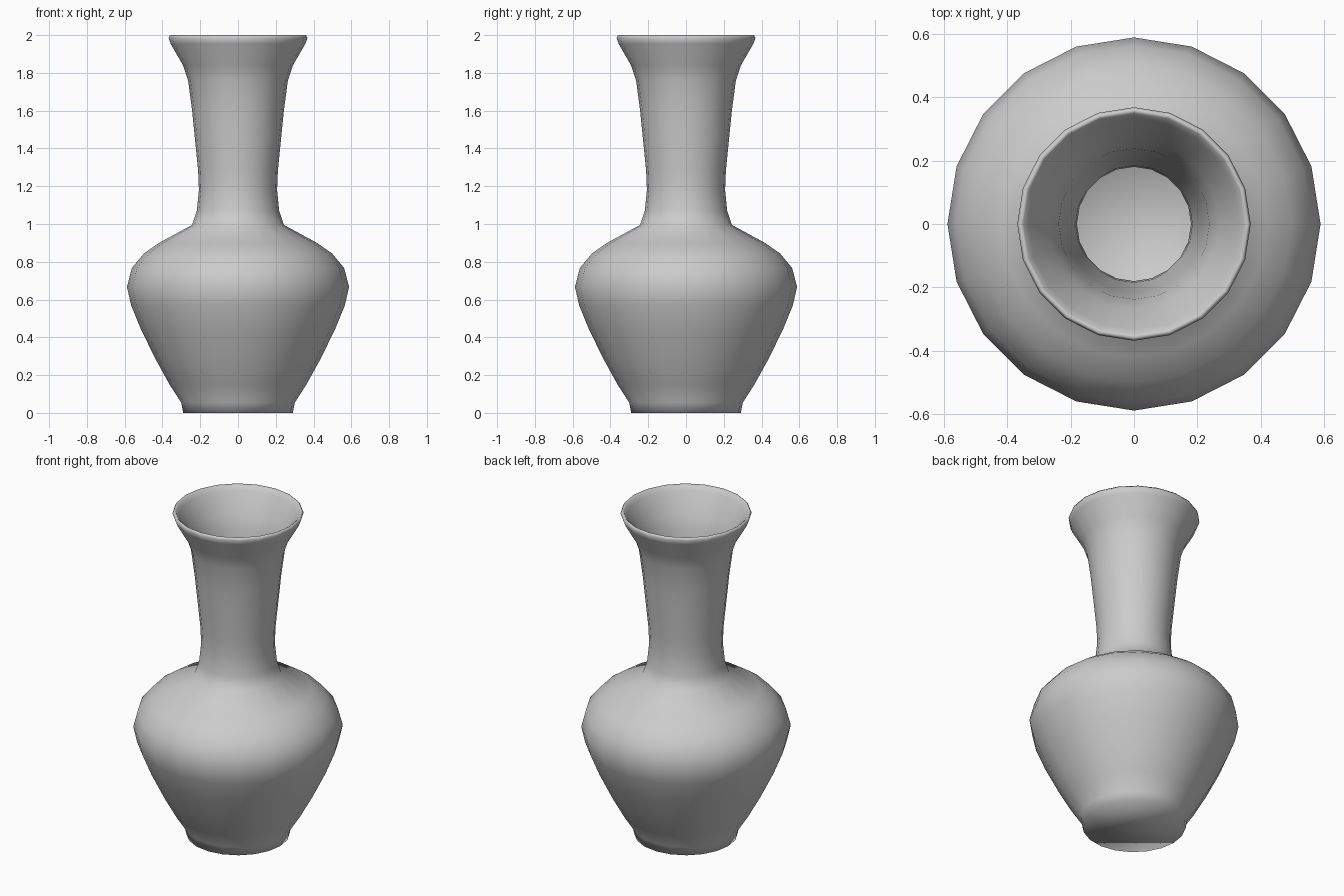
import bpy, bmesh, math
from mathutils import Vector

if "Cube" in bpy.data.objects:
    bpy.data.objects.remove(bpy.data.objects["Cube"])

SIDES = 20
WALL = 0.027

# Outer silhouette from foot to lip: (radius, height)
outer = [Vector(p) for p in [
    (0.29, 0.0), (0.301, 0.055), (0.362, 0.15), (0.434, 0.28), (0.513, 0.44),
    (0.566, 0.57), (0.588, 0.667), (0.562, 0.767), (0.497, 0.845),
    (0.418, 0.90), (0.243, 0.995), (0.218, 1.07), (0.207, 1.18),
    (0.211, 1.28), (0.243, 1.60), (0.264, 1.76), (0.291, 1.84),
    (0.357, 1.955), (0.368, 1.985)]]
rim = [Vector((0.36, 2.0)), Vector((0.349, 1.993))]


def inset(points, d):
    """Offset the silhouette inwards by the wall thickness."""
    result = []
    for i in range(1, len(points) - 1):
        t = (points[i + 1] - points[i - 1]).normalized()
        result.append(points[i] + Vector((-t.y, t.x)) * d)
    return result


inner = inset(outer, WALL)
inner[0] = Vector((0.27, WALL))      # inside floor corner
profile = outer + rim + inner[::-1]

# Revolve the closed wall profile, then cap underside and inside floor
bm = bmesh.new()
rings = []
for r, z in profile:
    rings.append([bm.verts.new((r * math.cos(a), r * math.sin(a), z))
                  for a in (math.tau * k / SIDES for k in range(SIDES))])
for lo, hi in zip(rings, rings[1:]):
    for k in range(SIDES):
        n = (k + 1) % SIDES
        bm.faces.new((lo[k], lo[n], hi[n], hi[k]))
bm.faces.new(rings[0][::-1])
bm.faces.new(rings[-1])
bmesh.ops.recalc_face_normals(bm, faces=bm.faces)
for f in bm.faces:
    f.smooth = True

mesh = bpy.data.meshes.new("vase")
bm.to_mesh(mesh)
bm.free()
vase = bpy.data.objects.new("vase", mesh)
bpy.context.collection.objects.link(vase)
